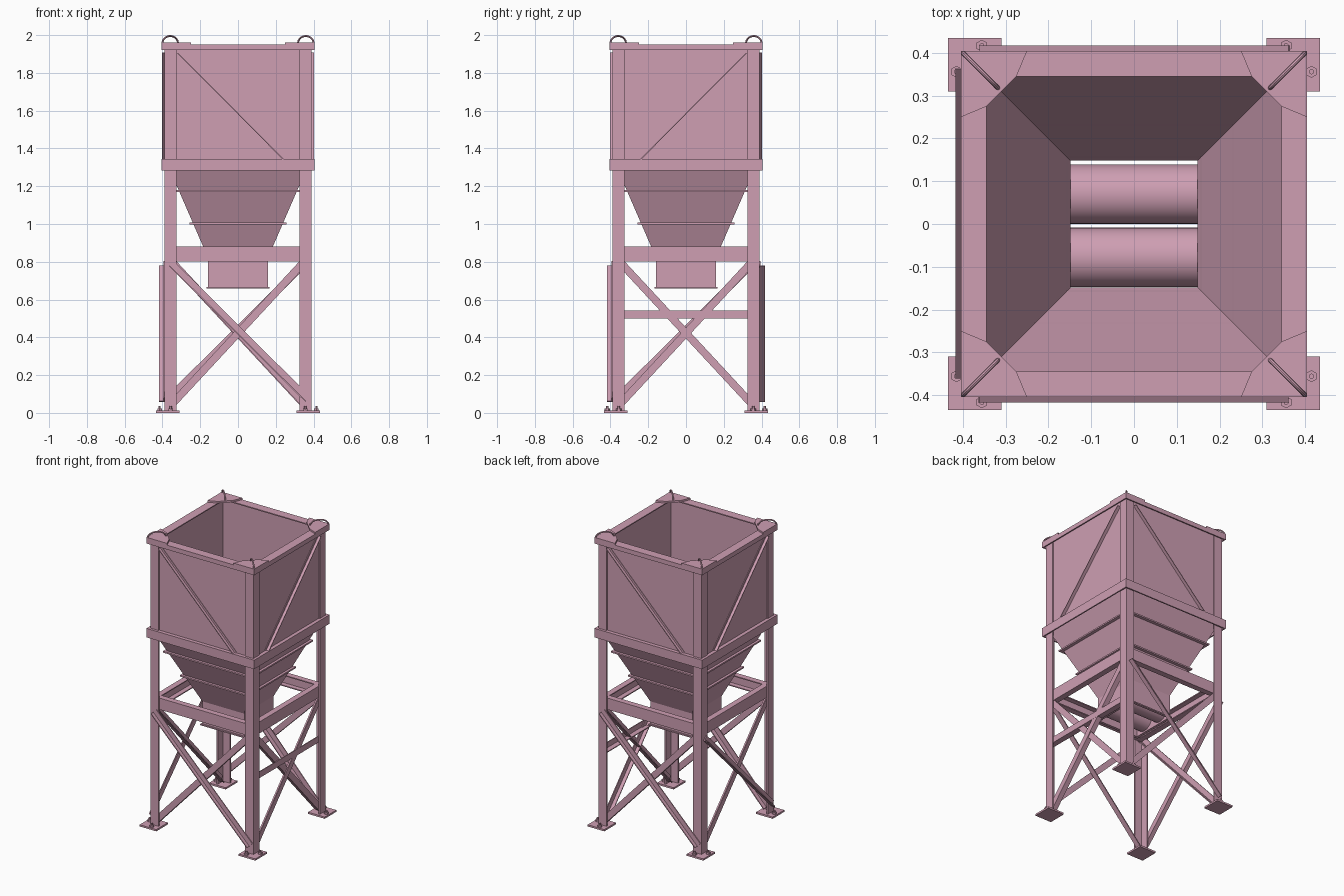
import bpy, bmesh, math
from mathutils import Vector, Matrix

if "Cube" in bpy.data.objects:
    bpy.data.objects.remove(bpy.data.objects["Cube"])

pink = bpy.data.materials.new("dusty pink paint")
pink.diffuse_color = (0.62, 0.345, 0.45, 1)
pink.use_nodes = True
pink.node_tree.nodes["Principled BSDF"].inputs["Base Color"].default_value = pink.diffuse_color


def finish(name, bm, smooth=False):
    bmesh.ops.recalc_face_normals(bm, faces=bm.faces)
    me = bpy.data.meshes.new(name)
    bm.to_mesh(me)
    bm.free()
    me.materials.append(pink)
    ob = bpy.data.objects.new(name, me)
    bpy.context.collection.objects.link(ob)
    if smooth:
        bpy.ops.object.select_all(action='DESELECT')
        ob.select_set(True)
        bpy.context.view_layer.objects.active = ob
        bpy.ops.object.shade_smooth_by_angle()
    return ob


def square_loop(name, profile):
    """Sweep a closed (half width, height) profile around a square."""
    bm = bmesh.new()
    rings = [[bm.verts.new((sx * h, sy * h, z)) for sx, sy in ((-1, -1), (1, -1), (1, 1), (-1, 1))]
             for h, z in profile]
    for i, a in enumerate(rings):
        b = rings[(i + 1) % len(rings)]
        for j in range(4):
            k = (j + 1) % 4
            bm.faces.new((a[j], a[k], b[k], b[j]))
    return finish(name, bm)


def prism(name, pts, origin, u, v, d, rot=Matrix()):
    """Extrude a 2D outline lying in axes u, v along the vector d."""
    bm = bmesh.new()
    o, u, v, d = (Vector(q) for q in (origin, u, v, d))
    a = [bm.verts.new(rot @ (o + u * x + v * y)) for x, y in pts]
    b = [bm.verts.new(rot @ (o + u * x + v * y + d)) for x, y in pts]
    bm.faces.new(a)
    bm.faces.new(b)
    for i in range(len(a)):
        j = (i + 1) % len(a)
        bm.faces.new((a[i], a[j], b[j], b[i]))
    return finish(name, bm)


def angle_section(w, h, t):
    return [(0, 0), (w, 0), (w, t), (t, t), (t, h), (0, h)]


def angle_bar(name, p0, p1, out, w, h, t, rot):
    """Angle iron between two points, standing flange along out, centred on width."""
    p0, p1, out = Vector(p0), Vector(p1), Vector(out)
    side = (p1 - p0).normalized().cross(out)
    if side.z < 0:
        side = -side
    prism(name, angle_section(w, h, t), p0 - side * w / 2, side, out, p1 - p0, rot)


def cylinder(name, r, length, matrix, sides, smooth=False):
    bm = bmesh.new()
    bmesh.ops.create_cone(bm, cap_ends=True, segments=sides, radius1=r, radius2=r,
                          depth=length, matrix=matrix)
    return finish(name, bm, smooth)


# Bin walls, hopper funnel and its stiffening ribs
square_loop("bin_wall", [(0.38, 1.32), (0.38, 1.945), (0.374, 1.945), (0.374, 1.32)])
square_loop("hopper", [(0.384, 1.34), (0.154, 0.81), (0.148, 0.81), (0.376, 1.34)])
for z, h in ((1.175, 0.312), (1.003, 0.237)):
    square_loop("hopper_rib", [(h - 0.008, z - 0.005), (h + 0.02, z - 0.005),
                               (h + 0.02, z + 0.005), (h - 0.004, z + 0.005)])

# Top rim, belt and channel beams
square_loop("top_rim", [(0.405, 1.92), (0.405, 1.95), (0.345, 1.95), (0.345, 1.943),
                        (0.397, 1.943), (0.397, 1.92)])
square_loop("belt", [(0.405, 1.282), (0.405, 1.343), (0.378, 1.343), (0.378, 1.335),
                     (0.396, 1.335), (0.396, 1.282)])
square_loop("support_beam", [(0.378, 0.802), (0.378, 0.88), (0.338, 0.88), (0.338, 0.873),
                             (0.371, 0.873), (0.371, 0.809), (0.338, 0.809), (0.338, 0.802)])

# Outlet box with bottom flange, and the two feed rollers
square_loop("outlet_box", [(0.158, 0.66), (0.158, 0.835), (0.15, 0.81), (0.15, 0.66)])
square_loop("outlet_flange", [(0.168, 0.658), (0.168, 0.666), (0.15, 0.666), (0.15, 0.658)])
for y in (0.07, -0.078):
    cylinder("feed_roller", 0.0695, 0.3,
             Matrix.Translation((0, y, 0.738)) @ Matrix.Rotation(math.pi / 2, 4, 'Y'), 40, True)

# Corners: legs, feet, bolts, gussets and lifting eyes
for sx in (-1, 1):
    for sy in (-1, 1):
        u, v = (sx, 0, 0), (0, sy, 0)
        prism("leg", [(-x, -y) for x, y in angle_section(0.063, 0.063, 0.009)],
              (sx * 0.388, sy * 0.388, 0.01), u, v, (0, 0, 1.93))
        prism("foot_plate", [(0.31, 0.31), (0.435, 0.31), (0.435, 0.435), (0.31, 0.435)],
              (0, 0, 0), u, v, (0, 0, 0.012))
        for bx, by in ((0.415, 0.356), (0.356, 0.417)):
            at = Vector((sx * bx, sy * by, 0))
            cylinder("anchor_nut", 0.014, 0.012, Matrix.Translation(at + Vector((0, 0, 0.018))), 6)
            cylinder("anchor_bolt", 0.006, 0.034, Matrix.Translation(at + Vector((0, 0, 0.019))), 12, True)
        prism("rim_gusset", [(0.405, 0.405), (0.25, 0.405), (0.275, 0.345), (0.345, 0.275), (0.405, 0.25)],
              (0, 0, 1.95), u, v, (0, 0, 0.012))
        # lifting eye: round bar swept over a half ellipse on the diagonal
        cu = bpy.data.curves.new("eye_path", 'CURVE')
        cu.dimensions = '3D'
        cu.bevel_depth = 0.005
        cu.bevel_resolution = 2
        cu.use_fill_caps = True
        sp = cu.splines.new('POLY')
        sp.points.add(16)
        for i, p in enumerate(sp.points):
            a = math.pi * i / 16
            r = 0.359 + 0.041 * math.cos(a)
            p.co = (sx * r, sy * r, 1.957 + 0.038 * math.sin(a), 1)
        tmp = bpy.data.objects.new("eye_path", cu)
        bpy.context.collection.objects.link(tmp)
        bm = bmesh.new()
        me = bpy.data.meshes.new_from_object(tmp.evaluated_get(bpy.context.evaluated_depsgraph_get()))
        bm.from_mesh(me)
        bpy.data.objects.remove(tmp)
        finish("lifting_eye", bm, True)

# Braces on the four sides, drawn for the front and turned about z
for k in range(4):
    rot = Matrix.Rotation(k * math.pi / 2, 4, 'Z')
    s = 1 if k % 2 == 0 else -1
    angle_bar("wall_brace", (-0.315 * s, -0.378, 1.91), (0.25 * s, -0.378, 1.342),
              (0, -1, 0), 0.018, 0.024, 0.005, rot)
    angle_bar("inner_leg_brace", (0.355, -0.378, 0.805), (-0.355, -0.378, 0.04),
              (0, 1, 0), 0.04, 0.035, 0.006, rot)
    if k == 1:  # this side has both braces inside plus a cross bar
        angle_bar("inner_leg_brace", (-0.355, -0.372, 0.805), (0.355, -0.372, 0.04),
                  (0, 1, 0), 0.04, 0.03, 0.006, rot)
        angle_bar("cross_bar", (-0.378, -0.379, 0.52), (0.378, -0.379, 0.52),
                  (0, 1, 0), 0.042, 0.04, 0.006, rot)
    else:
        angle_bar("outer_leg_brace", (-0.352, -0.388, 0.79), (0.37, -0.388, 0.072),
                  (0, -1, 0), 0.038, 0.03, 0.006, rot)
